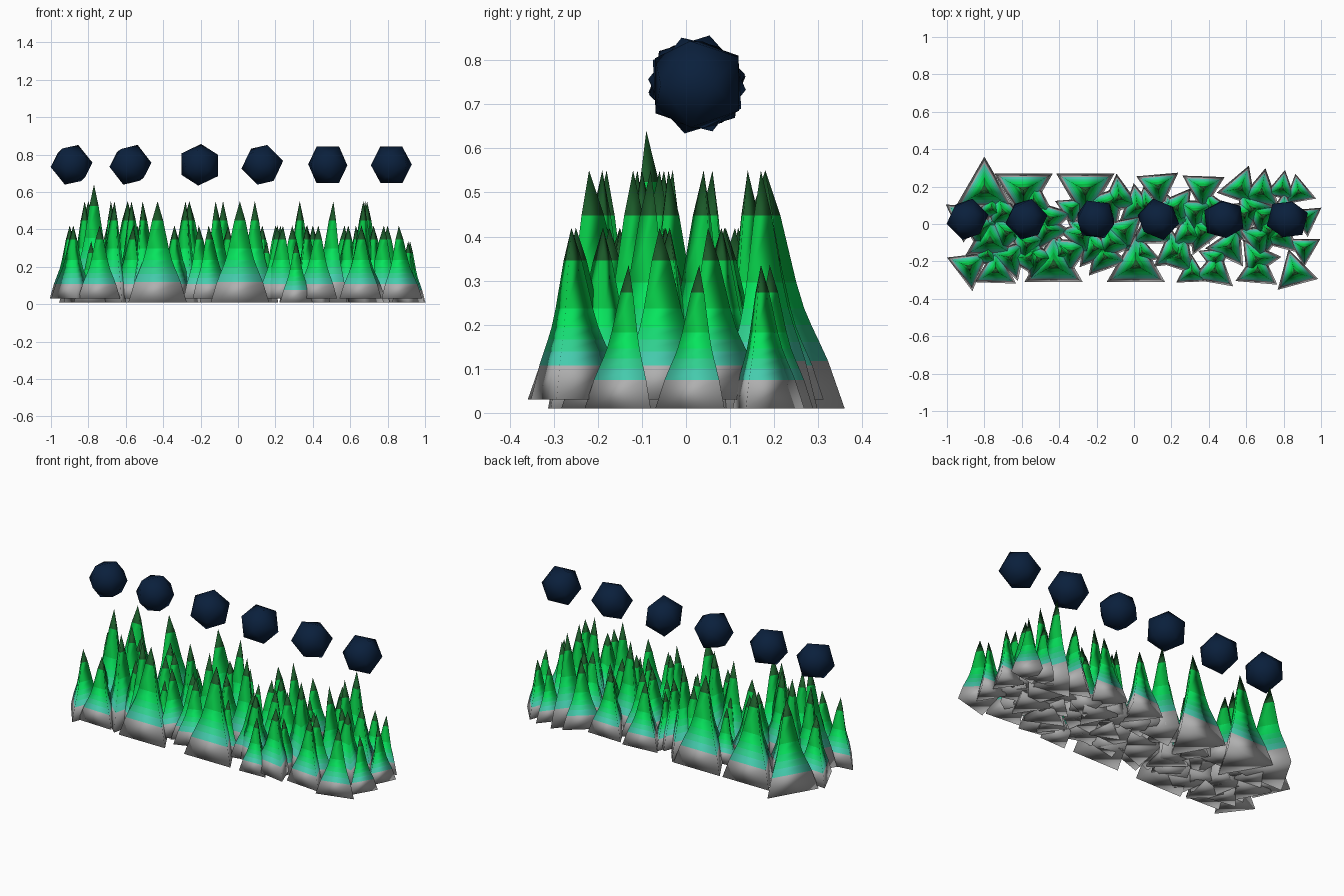
import bpy, bmesh, math, random
from mathutils import Euler

if "Cube" in bpy.data.objects:
    bpy.data.objects.remove(bpy.data.objects["Cube"])

random.seed(4)

# Flat colours (linear)
COLOURS = [
    ("stone_grey", (0.43, 0.43, 0.43)),
    ("teal", (0.06, 0.60, 0.42)),
    ("sea_green", (0.03, 0.64, 0.28)),
    ("mint_green", (0.008, 0.70, 0.17)),
    ("bright_green", (0.002, 0.78, 0.11)),
    ("leaf_green", (0.002, 0.55, 0.06)),
    ("dark_green", (0.011, 0.10, 0.022)),
    ("navy", (0.003, 0.014, 0.045)),
]
MATS = []
for name, c in COLOURS:
    m = bpy.data.materials.new(name)
    m.diffuse_color = (*c, 1)
    m.use_nodes = True
    m.node_tree.nodes["Principled BSDF"].inputs["Base Color"].default_value = m.diffuse_color
    MATS.append(m)

# Height fraction and radius fraction; each gap is one colour band
PROFILE = [(0, 1), (.2, .79), (.28, .68), (.35, .58), (.42, .49),
           (.53, .39), (.81, .19), (1, 0)]
# Size class: base radius, tip height, base height
SIZES = {1: (.10, .335, .01), 2: (.13, .42, .03),
         3: (.18, .55, .01), 4: (.13, .55, .01), 5: (.15, .64, .03)}


def add_object(name, bm, materials):
    mesh = bpy.data.meshes.new(name)
    bmesh.ops.recalc_face_normals(bm, faces=bm.faces)
    for f in bm.faces:
        f.smooth = True
    bm.to_mesh(mesh)
    bm.free()
    for m in materials:
        mesh.materials.append(m)
    ob = bpy.data.objects.new(name, mesh)
    bpy.context.collection.objects.link(ob)
    return ob


def spike(x, y, size, turn):
    """Three-sided flared spike; turn is the direction of one corner."""
    r, top, base = SIZES[size]
    bm = bmesh.new()
    rings = []
    for t, k in PROFILE[:-1]:
        rings.append([bm.verts.new((x + r * k * math.cos(math.radians(turn + a)),
                                    y + r * k * math.sin(math.radians(turn + a)),
                                    base + (top - base) * t)) for a in (0, 120, 240)])
    tip = bm.verts.new((x, y, top))
    bm.faces.new(rings[0])
    for band, low in enumerate(rings):
        for i in range(3):
            j = (i + 1) % 3
            if band < len(rings) - 1:
                up = rings[band + 1]
                f = bm.faces.new((low[i], low[j], up[j], up[i]))
            else:
                f = bm.faces.new((low[i], low[j], tip))
            f.material_index = band
    add_object("spike", bm, MATS[:7])


# Outer spikes: x, y, size class, corner direction
OUTER = [
    # back row
    (-.80, .18, 3, 90), (-.59, .18, 3, 270), (-.26, .18, 3, 270),
    (.13, .20, 2, 275), (.37, .19, 2, 268), (.57, .19, 2, 70),
    (.68, .17, 4, 200), (.79, .19, 1, 80), (.88, .17, 1, 100),
    # front row
    (-.88, -.23, 2, 157), (-.74, -.25, 2, 88), (-.43, -.22, 3, 90),
    (.01, -.22, 3, 90), (.31, -.26, 1, 92), (.43, -.25, 2, 80),
    (.66, -.25, 2, 85), (.86, -.26, 2, 225),
    # ends
    (.91, -.13, 1, 30), (.92, .03, 1, 35), (-.90, .03, 2, 145),
]
for s in OUTER:
    spike(*s)

# Inner spikes fill the strip with assorted turns
spike(-.77, -.09, 5, 90)
TALL = [(-.82, -.03), (-.68, -.05), (-.66, -.18), (-.57, -.11), (-.51, -.19),
        (-.28, -.06), (-.12, -.10), (-.08, .14), (.09, -.04), (.33, .06),
        (.51, -.12), (.67, -.08), (.69, .04)]
MEDIUM = [(-.45, .03), (-.34, -.15), (-.21, -.13), (.02, .09), (.21, -.15),
          (.29, -.05), (.40, .04), (.59, .05), (.78, -.06), (.80, .05),
          (.20, .04), (-.70, .06)]
for x, y in TALL:
    spike(x, y, 4, random.uniform(0, 120))
for x, y in MEDIUM:
    spike(x, y, 2, random.uniform(0, 120))

# Short spikes close the gaps between the others
for row, y in enumerate((-.17, -.03, .10)):
    for i in range(8):
        spike(-.76 + .20 * i + .1 * (row % 2) + random.uniform(-.03, .03),
              y + random.uniform(-.02, .02), (1, 2)[i % 2],
              random.uniform(0, 120))

# Row of floating faceted balls
for x in (-.89, -.575, -.205, .13, .48, .82):
    bm = bmesh.new()
    bmesh.ops.create_icosphere(bm, subdivisions=1, radius=.115)
    ball = add_object("floating_ball", bm, [MATS[7]])
    ball.location = (x, .025, .745)
    ball.rotation_euler = Euler([random.uniform(0, math.tau) for _ in range(3)])
